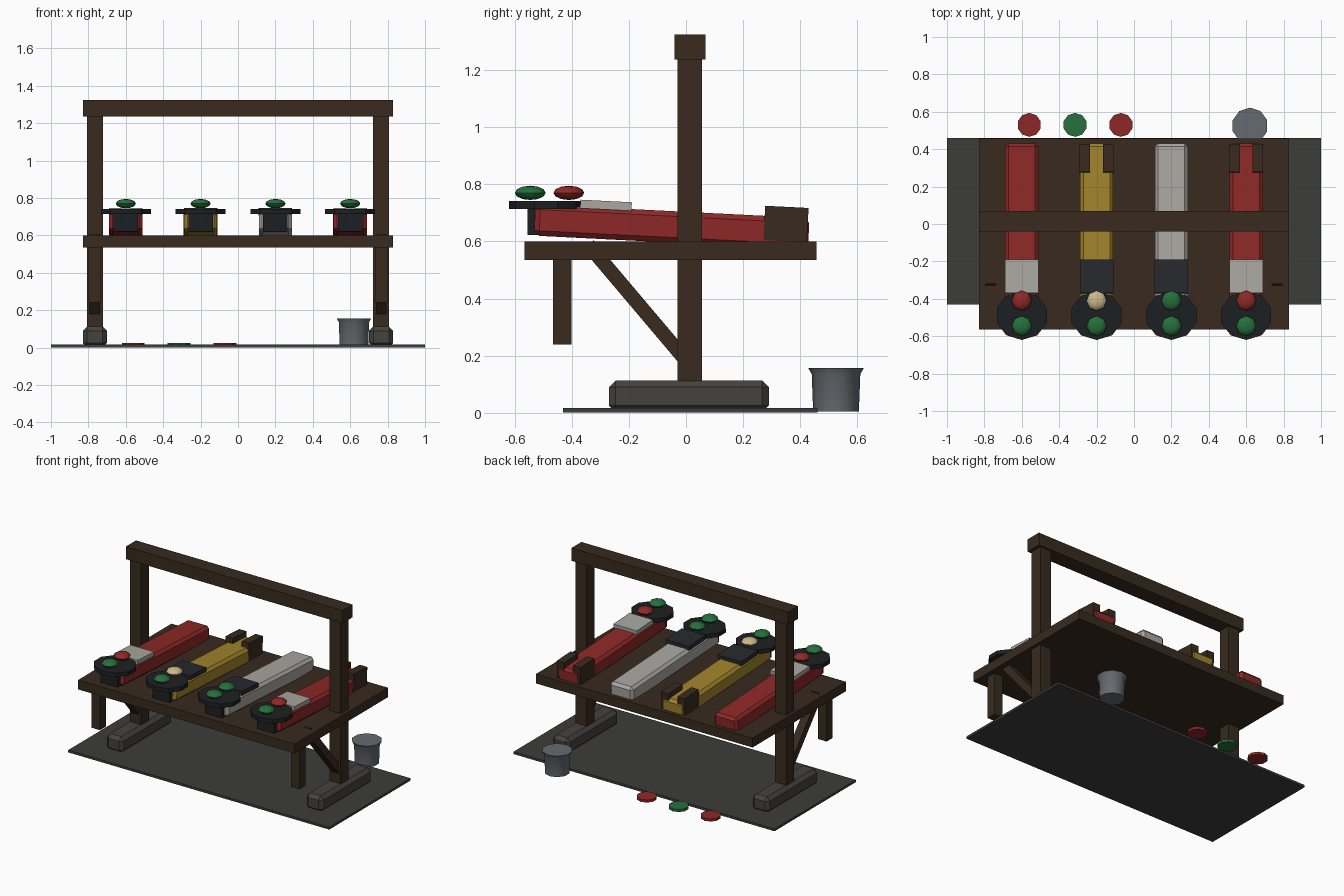
import bpy, bmesh
from math import radians, atan2, pi, cos, sin
from mathutils import Matrix, Vector

if "Cube" in bpy.data.objects:
    bpy.data.objects.remove(bpy.data.objects["Cube"])

def mat(name, r, g, b):
    m = bpy.data.materials.new(name)
    m.diffuse_color = (r, g, b, 1)
    m.use_nodes = True
    m.node_tree.nodes["Principled BSDF"].inputs["Base Color"].default_value = m.diffuse_color
    return m

WOOD = mat("dark wood", .04, .023, .013)
STONE = mat("foot grey", .06, .055, .048)
SLAB = mat("slab grey", .045, .048, .042)
RED = mat("red", .27, .022, .02)
YELLOW = mat("yellow", .36, .23, .025)
PALE = mat("pale grey", .4, .39, .36)
BLACK = mat("black", .012, .014, .016)
CHAR = mat("charcoal", .02, .022, .026)
GREEN = mat("green", .02, .16, .045)
CREAM = mat("cream", .6, .48, .25)
METAL = mat("metal", .13, .145, .16)

def finish(name, bm, m, smooth=False):
    me = bpy.data.meshes.new(name)
    bmesh.ops.recalc_face_normals(bm, faces=bm.faces)
    bm.to_mesh(me)
    bm.free()
    ob = bpy.data.objects.new(name, me)
    bpy.context.collection.objects.link(ob)
    me.materials.append(m)
    if smooth:
        bpy.ops.object.select_all(action='DESELECT')
        ob.select_set(True)
        bpy.context.view_layer.objects.active = ob
        bpy.ops.object.shade_smooth_by_angle(angle=radians(50))
    return ob

def box(name, c, s, m, tilt=0, bevel=0):
    """Box at centre c, size s, tilted about x, optional chamfer."""
    bm = bmesh.new()
    bmesh.ops.create_cube(bm, size=1, matrix=Matrix.Diagonal((*s, 1)))
    if bevel:
        bmesh.ops.bevel(bm, geom=bm.edges[:], offset=bevel, segments=1, affect='EDGES')
    bm.transform(Matrix.Translation(c) @ Matrix.Rotation(tilt, 4, 'X'))
    return finish(name, bm, m)

def lathe(name, c, prof, n, m, smooth=False, start=pi / 2):
    """Closed solid of revolution from (radius, z) points."""
    bm = bmesh.new()
    rings = [[bm.verts.new(Vector(c) + Vector((r * cos(start + 2 * pi * i / n), r * sin(start + 2 * pi * i / n), z)))
              for i in range(n)] for r, z in prof]
    for a, b in zip(rings, rings[1:]):
        for i in range(n):
            bm.faces.new((a[i], a[(i + 1) % n], b[(i + 1) % n], b[i]))
    bm.faces.new(rings[0])
    bm.faces.new(rings[-1])
    return finish(name, bm, m, smooth)

# Ground slab, table top and top beam
box("ground_slab", (0, .015, .009), (2, .89, .016), SLAB)
box("table_top", (0, -.054, .567), (1.66, 1.022, .065), WOOD)
box("top_beam", (0, .014, 1.28), (1.66, .11, .088), WOOD)

# Side frames
for side, sx in (("left", -1), ("right", 1)):
    x = .765 * sx
    box(side + "_foot", (x, .01, .058), (.13, .56, .112), STONE, bevel=.024)
    box(side + "_post", (x, .013, .675), (.086, .086, 1.14), WOOD)
    box(side + "_front_leg", (x, -.433, .395), (.066, .066, .31), WOOD)
    a, b = Vector((0, -.342, .588)), Vector((0, .01, .172))
    d = b - a
    mid = (a + b) / 2
    box(side + "_brace", (x, mid.y, mid.z), (.056, d.length, .05), WOOD, tilt=atan2(d.z, d.y))

# Four tilted blocks with pads, round plates and buttons
TILT = radians(-2.9)
def along(y, up):
    """Point on the tilted block axis at y, raised by up."""
    return .651 - .05 * (y + .05) + up

units = [("first", -.6, RED, PALE, RED, False),
         ("second", -.2, YELLOW, CHAR, CREAM, True),
         ("third", .2, PALE, CHAR, GREEN, False),
         ("fourth", .6, RED, PALE, RED, True)]
for n, x, body, pad, rear, forked in units:
    box(n + "_body", (x, -.05, along(-.05, 0)), (.178, .96, .11), body, TILT, .018)
    box(n + "_pad", (x, -.28, along(-.28, .064)), (.18, .18, .03), pad, TILT)
    box(n + "_front_block", (x, -.51, .678), (.13, .09, .112), BLACK)
    plate = lathe(n + "_plate", (x, -.49, .728), [(.13, -.014), (.13, .014)], 10, BLACK)
    for v in plate.data.vertices:
        v.co.x = x + (v.co.x - x) * 1.08
    for label, y, m in (("front", -.545, GREEN), ("rear", -.41, rear)):
        bm = bmesh.new()
        bmesh.ops.create_uvsphere(bm, u_segments=8, v_segments=6, radius=1,
                                  matrix=Matrix.Translation((x, y, .77)) @ Matrix.Diagonal((.054, .054, .025, 1)))
        finish(n + "_" + label + "_button", bm, m, True)
    if forked:
        for label, s in (("left", -1), ("right", 1)):
            box(n + "_" + label + "_prong", (x + s * .0625, .35, along(.35, .03)),
                (.057, .152, .12), WOOD, TILT)

# Loose discs behind the table
for label, x, m in (("left", -.56, RED), ("middle", -.315, GREEN), ("right", -.07, RED)):
    lathe(label + "_disc", (x, .53, .016), [(.064, -.009), (.064, .009)], 10, m, start=pi / 10)

# Bucket with flared rim
lathe("bucket", (.62, .525, 0), [(.08, .004), (.085, .135), (.097, .157)], 10, METAL, True)
